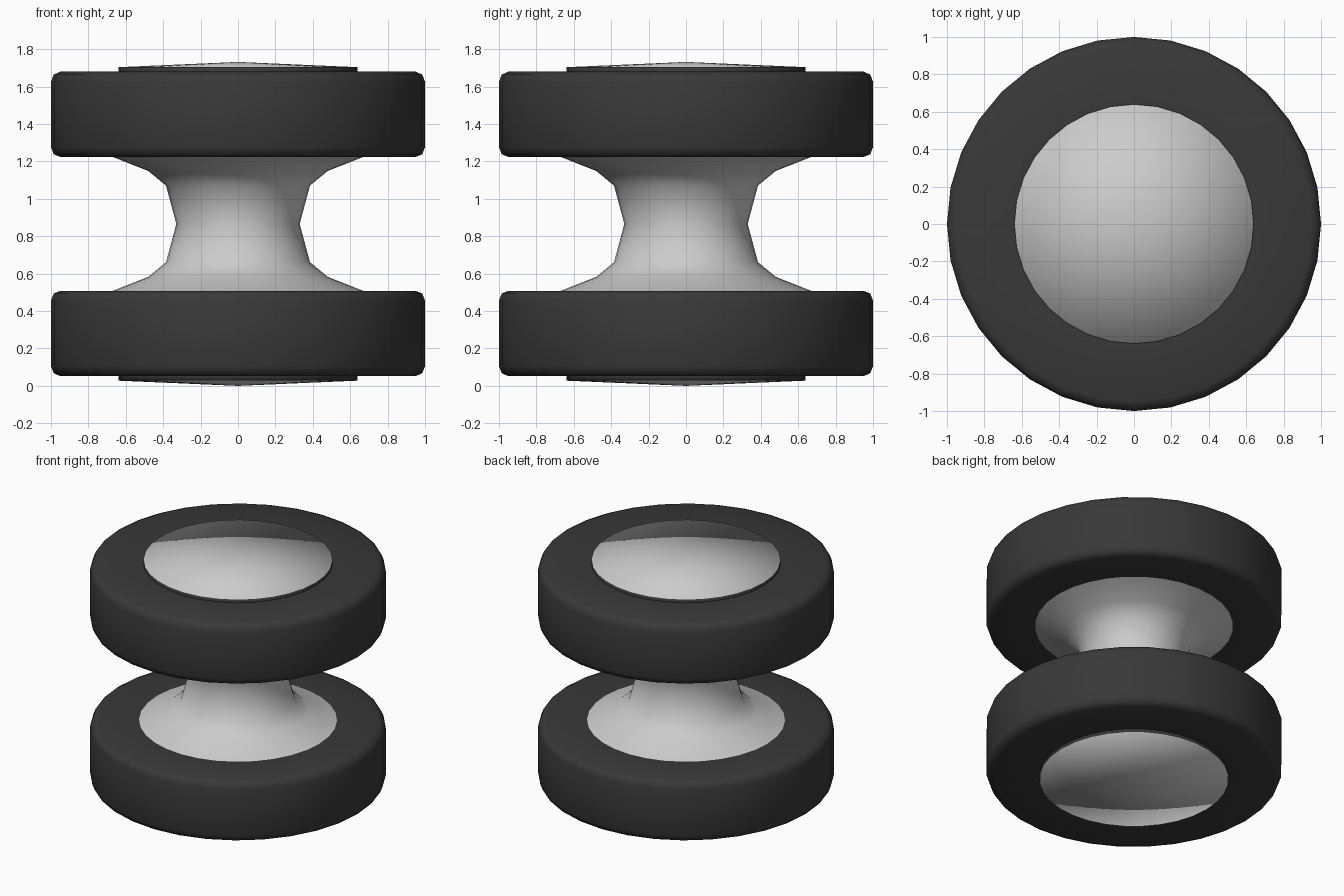
import bpy, bmesh
from math import cos, sin, pi

if "Cube" in bpy.data.objects:
    bpy.data.objects.remove(bpy.data.objects["Cube"])

SIDES = 32
MID = 0.866  # height of the waist

rubber = bpy.data.materials.new("dark_rubber")
rubber.diffuse_color = (0.04, 0.04, 0.04, 1)
rubber.use_nodes = True
rubber.node_tree.nodes["Principled BSDF"].inputs["Base Color"].default_value = rubber.diffuse_color
metal = bpy.data.materials.new("grey_metal")
metal.diffuse_color = (0.6, 0.6, 0.6, 1)
metal.use_nodes = True
metal.node_tree.nodes["Principled BSDF"].inputs["Base Color"].default_value = metal.diffuse_color


def lathe(name, profile, mats=(), dark_bands=(), sign=1):
    """Revolve (radius, offset from the waist) points around z."""
    bm = bmesh.new()
    rings = []
    for r, dz in profile:
        z = MID + sign * dz
        n = 1 if r == 0 else SIDES
        rings.append([bm.verts.new((r * cos(2 * pi * i / SIDES),
                                    r * sin(2 * pi * i / SIDES), z))
                      for i in range(n)])
    for k, (a, b) in enumerate(zip(rings, rings[1:])):
        for i in range(SIDES):
            j = (i + 1) % SIDES
            if len(b) == 1:
                f = bm.faces.new((a[i], a[j], b[0]))
            else:
                f = bm.faces.new((a[i], a[j], b[j], b[i]))
            f.smooth = True
            f.material_index = 1 if k in dark_bands else 0
    if sign < 0:
        bmesh.ops.reverse_faces(bm, faces=bm.faces[:])
    me = bpy.data.meshes.new(name)
    bm.to_mesh(me)
    bm.free()
    for m in mats:
        me.materials.append(m)
    ob = bpy.data.objects.new(name, me)
    bpy.context.collection.objects.link(ob)
    return ob


# Flared axle joining both wheels
half = [(0.385, 0.205), (0.48, 0.283), (0.67, 0.358)]
axle = [(r, -z) for r, z in reversed(half)] + [(0.33, 0)] + half
lathe("axle", axle, (metal,))

# Tyre with rounded edges, and a domed hub cap with a dark raised rim
tyre = [(0.67, 0.358), (0.95, 0.358), (0.985, 0.372), (1.0, 0.41),
        (1.0, 0.76), (0.985, 0.798), (0.95, 0.814), (0.64, 0.814)]
cap = [(0.64, 0.814), (0.64, 0.838), (0, 0.866)]
for side, s in (("upper", 1), ("lower", -1)):
    lathe(side + "_tyre", tyre, (rubber,), sign=s)
    lathe(side + "_hub_cap", cap, (metal, rubber), (0,), sign=s)
